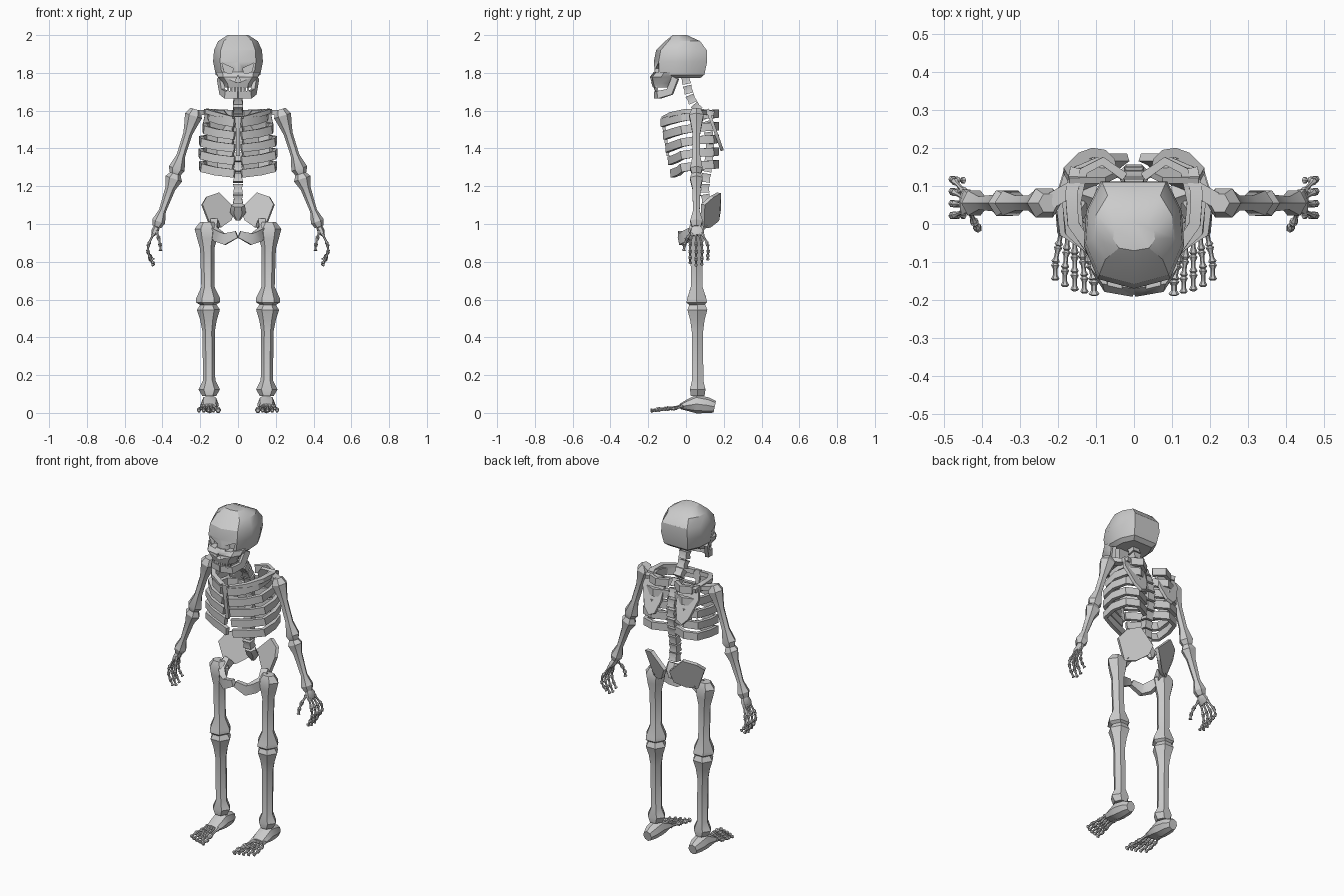
import bpy, bmesh, math
from mathutils import Vector as V

X, Y, Z = V((1, 0, 0)), V((0, 1, 0)), V((0, 0, 1))


def loft(bm, rings):
    rows = [[bm.verts.new(p) for p in r] for r in rings]
    n = len(rows[0])
    for a, b in zip(rows, rows[1:]):
        for i in range(n):
            bm.faces.new((a[i], a[(i + 1) % n], b[(i + 1) % n], b[i]))
    bm.faces.new(rows[0][::-1])
    bm.faces.new(rows[-1])


def tube(bm, pts, ref=Y, n=6):
    """Loft through (centre, half width, half depth) stations."""
    rings = []
    s = 1 / math.cos(math.pi / 4) if n == 4 else 1.05
    for i, (c, ru, rv) in enumerate(pts):
        d = (V(pts[min(i + 1, len(pts) - 1)][0]) - V(pts[max(i - 1, 0)][0])).normalized()
        v = (ref - d * ref.dot(d)).normalized()
        u = v.cross(d)
        angs = [2 * math.pi * (k + (0.5 if n == 4 else 0)) / n for k in range(n)]
        rings.append([V(c) + u * ru * s * math.cos(a) + v * rv * s * math.sin(a) for a in angs])
    loft(bm, rings)


def bone(bm, a, b, profile, ref=Y, n=6):
    tube(bm, [(V(a).lerp(V(b), t), ru, rv) for t, ru, rv in profile], ref, n)


def digit(bm, joints, r, ref):
    """Chain of small knuckled bones."""
    for a, b in zip(joints, joints[1:]):
        bone(bm, a, b, [(0, r * .6, r * .6), (.12, r, r), (.35, r * .55, r * .55),
                        (.7, r * .55, r * .55), (.9, r, r), (1, r * .6, r * .6)], ref)


def plate(bm, pts, off):
    loft(bm, [[V(p) for p in pts], [V(p) + V(off) for p in pts]])


def finish(name, bm, mirror=True):
    bmesh.ops.recalc_face_normals(bm, faces=bm.faces)
    me = bpy.data.meshes.new(name)
    bm.to_mesh(me)
    bm.free()
    ob = bpy.data.objects.new(name, me)
    bpy.context.collection.objects.link(ob)
    if mirror:
        m = ob.modifiers.new("mirror", 'MIRROR')
        m.use_mirror_merge = False
    return ob


def head_ring(z, hx, yf, yb):
    half = [(0, -1), (.72, -.82), (1, -.2), (.95, .45), (.66, 1), (0, 1)]
    full = half + [(-x, y) for x, y in half[-2:0:-1]]
    return [V((x * hx, yf + (y + 1) / 2 * (yb - yf), z)) for x, y in full]


# skull: cranium and upper jaw
bm = bmesh.new()
loft(bm, [head_ring(*r) for r in [
    (1.772, .095, -.14, .075), (1.79, .118, -.165, .097), (1.86, .132, -.17, .112),
    (1.92, .127, -.158, .11), (1.968, .105, -.11, .075), (2.0, .055, -.07, .005)]])
cranium = finish("cranium", bm, False)
bm = bmesh.new()
loft(bm, [head_ring(*r) for r in [
    (1.722, .07, -.175, -.07), (1.745, .078, -.183, -.06),
    (1.778, .108, -.192, -.04), (1.805, .115, -.17, -.03)]])
face = finish("upper_jaw", bm, False)

# eye socket and nose cutters
bm = bmesh.new()
plate(bm, [(.024, -.25, 1.824), (.032, -.25, 1.798), (.07, -.25, 1.802), (.085, -.25, 1.852)], (0, .13, 0))
eyes = finish("eye_cutter", bm)
bm = bmesh.new()
plate(bm, [(-.016, -.25, 1.752), (.016, -.25, 1.752), (0, -.25, 1.788)], (0, .1, 0))
nose = finish("nose_cutter", bm, False)
for cutter in (eyes, nose):
    cutter.hide_render = True
    for ob in (cranium, face):
        m = ob.modifiers.new("cut", 'BOOLEAN')
        m.operation, m.object = 'DIFFERENCE', cutter

# lower jaw and teeth
bm = bmesh.new()
tube(bm, [((0, -.158, 1.683), .012, .018), ((.062, -.143, 1.684), .012, .02),
          ((.084, -.085, 1.7), .01, .02), ((.097, -.055, 1.775), .01, .018)], Z, 4)
finish("lower_jaw", bm)
bm = bmesh.new()
for i in range(4):
    x = .008 + .015 * i
    y = -.164 + 4 * x * x
    bone(bm, (x, y, 1.73), (x, y, 1.708), [(0, .006, .006), (1, .005, .004)], Y, 4)
    bone(bm, (x, y + .004, 1.695), (x, y + .004, 1.706), [(0, .006, .006), (1, .005, .004)], Y, 4)
finish("teeth", bm)

# spine
spine = [(-.005, 1.785), (.005, 1.735), (.018, 1.685), (.04, 1.635), (.075, 1.595), (.1, 1.545),
         (.118, 1.49), (.127, 1.435), (.127, 1.38), (.12, 1.325), (.11, 1.27), (.102, 1.215),
         (.1, 1.16), (.11, 1.105)]
bm = bmesh.new()
for a, b in zip(spine, spine[1:]):
    bone(bm, (0, *a), (0, *b), [(.06, .026, .024), (.45, .021, .02), (.88, .026, .024)], Y, 4)
tube(bm, [((0, .115, 1.1), .035, .025), ((0, .135, 1.06), .04, .025), ((0, .145, 1.02), .012, .012)], Y)
finish("spine", bm, False)

# ribs
bm = bmesh.new()
for i in range(5):
    zf = 1.54 - .067 * i
    w = (.15, .178, .195, .198, .195)[i]
    yf = -.125 + .013 * i
    path = [(.025, .125, zf + .04), (w * .55, .165, zf + .045), (w * .88, .14, zf + .042),
            (w, .06, zf + .038), (w * .96, -.02, zf + .025), (w * .62, yf + .035, zf + .008),
            (.018, yf, zf - .005)]
    tube(bm, [(p, .011, .022) for p in path], Z, 4)
finish("ribs", bm)
bm = bmesh.new()
tube(bm, [((0, -.12, 1.57), .018, .008), ((0, -.115, 1.5), .011, .008), ((0, -.095, 1.36), .01, .007)], Y, 4)
finish("breastbone", bm, False)

# collarbones and shoulder blades
bm = bmesh.new()
tube(bm, [((.15, .145, 1.585), .018, .012), ((.165, .08, 1.598), .016, .012), ((.16, .0, 1.597), .015, .012),
          ((.11, -.075, 1.58), .013, .012), ((.025, -.115, 1.555), .014, .014)], Z, 4)
tube(bm, [((.15, .1, 1.59), .02, .012), ((.22, .06, 1.59), .02, .014)], Z, 4)
finish("collarbones", bm)
bm = bmesh.new()
outline = [(.045, 1.56), (.075, 1.6), (.17, 1.605), (.185, 1.53), (.145, 1.42), (.11, 1.385), (.075, 1.4), (.05, 1.47)]
plate(bm, [(x, .105 + (1.605 - z) * .36, z) for x, z in outline], (0, .016, .006))
finish("shoulder_blades", bm)

# pelvis: flared wings and the front ring
bm = bmesh.new()
plate(bm, [(.188, .08, 1.105), (.165, .125, 1.145), (.1, .165, 1.167), (.012, .165, 1.08),
           (.035, .155, 1.02), (.085, .11, .985), (.14, .075, .98)], (.006, .02, -.004))
finish("pelvis_wings", bm)
bm = bmesh.new()
tube(bm, [((.12, .09, 1.01), .02, .025), ((.135, .045, .965), .02, .025), ((.105, .0, .935), .017, .03),
          ((.07, -.02, .92), .016, .03), ((.006, -.03, .945), .013, .018)], Z, 4)
finish("pelvis_front", bm)

# arms
bm = bmesh.new()
bone(bm, (.225, .055, 1.607), (.333, .055, 1.265),
     [(0, .026, .026), (.1, .045, .042), (.2, .036, .034), (.38, .023, .022),
      (.72, .022, .022), (.92, .042, .036), (1, .028, .026)])
finish("upper_arms", bm)
bm = bmesh.new()
bone(bm, (.33, .055, 1.268), (.43, .055, .985),
     [(0, .026, .025), (.1, .044, .037), (.28, .026, .024), (.7, .018, .019), (.9, .034, .036), (1, .022, .026)])
finish("forearms", bm)

# hands
bm = bmesh.new()
bone(bm, (.43, .055, .985), (.45, .06, .94), [(0, .016, .025), (.5, .018, .036), (1, .01, .036)])
for i in range(4):
    y = .022 + .031 * i
    tip = (.79, .778, .783, .81)[i]
    digit(bm, [(.444, .035 + .016 * i, .955), (.474, y, .892), (.478, y + .001 * i, .855),
               (.466, y, (tip + .855) / 2), (.447, y, tip)], .01, Y)
digit(bm, [(.432, .035, .965), (.42, .005, .925), (.412, -.008, .89), (.41, -.012, .858)], .011, X)
finish("hands", bm)

# legs
bm = bmesh.new()
bone(bm, (.165, .055, 1.01), (.158, .057, .572),
     [(0, .035, .03), (.08, .062, .046), (.2, .05, .042), (.32, .036, .034), (.78, .033, .034),
      (.92, .06, .055), (.97, .06, .06), (1, .04, .045)])
bone(bm, (.165, .055, .98), (.115, .05, .965), [(0, .035, .035), (1, .025, .025)], Y)
finish("thighs", bm)
bm = bmesh.new()
bone(bm, (.157, .06, .575), (.152, .062, .09),
     [(0, .04, .045), (.06, .058, .058), (.17, .042, .042), (.3, .031, .033), (.83, .031, .033),
      (.93, .054, .045), (1, .035, .04)])
finish("shins", bm)

# feet
bm = bmesh.new()
tube(bm, [((.15, .152, .032), .026, .03), ((.15, .115, .04), .04, .04), ((.15, .055, .047), .045, .047),
          ((.15, .01, .04), .046, .03), ((.152, -.03, .034), .042, .014)], Z, 8)
for i in range(5):
    r = .014 if i == 0 else .0105
    tip = (-.188, -.182, -.176, -.165, -.148)[i]
    xb, xt = .122 + .017 * i, .105 + .0255 * i
    ball = -.105 + .012 * i
    digit(bm, [(xb, -.015, .036), ((xb + xt) / 2, ball, .022), (xt, (ball + tip) / 2, .019), (xt, tip, .012)], r, Z)
finish("feet", bm)

# smooth the gentle bends, keep the hard facets
for ob in bpy.context.collection.objects:
    ob.select_set(True)
    bpy.context.view_layer.objects.active = ob
bpy.ops.object.shade_smooth_by_angle(angle=math.radians(30))
